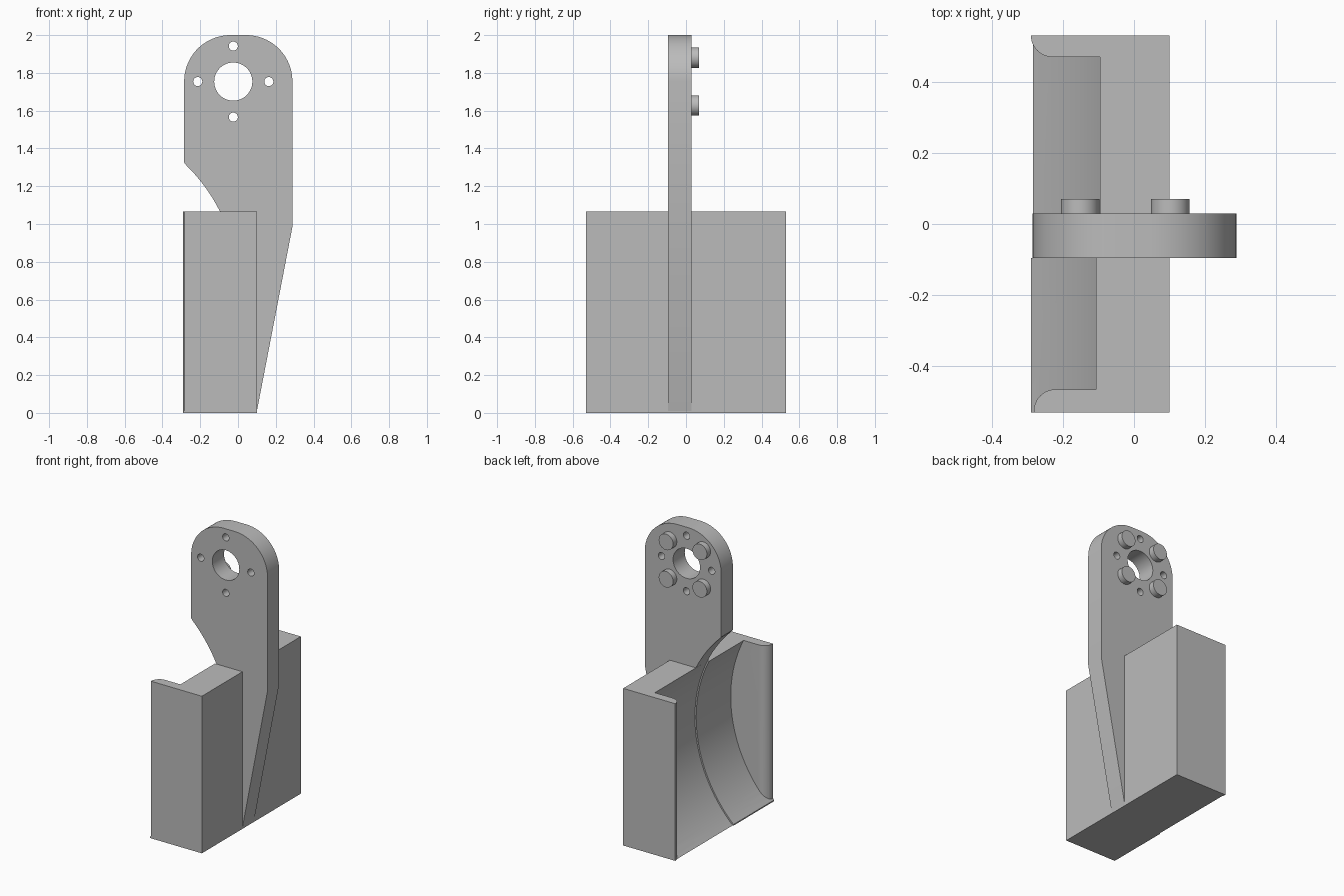
import bpy
import bmesh
import math
from mathutils import Vector

if "Cube" in bpy.data.objects:
    bpy.data.objects.remove(bpy.data.objects["Cube"], do_unlink=True)

# One plain material
grey = bpy.data.materials.new("light grey metal")
grey.use_nodes = True
grey.diffuse_color = (0.5, 0.5, 0.5, 1)
grey.node_tree.nodes["Principled BSDF"].inputs["Base Color"].default_value = (0.5, 0.5, 0.5, 1)


def arc(ca, cb, r, start, end, steps=24):
    """Points along an arc, angles in degrees."""
    angles = [math.radians(start + (end - start) * i / steps) for i in range(steps + 1)]
    return [(ca + r * math.cos(t), cb + r * math.sin(t)) for t in angles]


def prism(name, outline, axis, low, high):
    """Extrude an outline along y (points are x, z) or along z (points are x, y)."""
    bm = bmesh.new()
    if axis == "y":
        verts = [bm.verts.new((a, low, b)) for a, b in outline]
        shift = Vector((0, high - low, 0))
    else:
        verts = [bm.verts.new((a, b, low)) for a, b in outline]
        shift = Vector((0, 0, high - low))
    face = bm.faces.new(verts)
    new = bmesh.ops.extrude_face_region(bm, geom=[face])["geom"]
    moved = [v for v in new if isinstance(v, bmesh.types.BMVert)]
    bmesh.ops.translate(bm, verts=moved, vec=shift)
    bmesh.ops.recalc_face_normals(bm, faces=bm.faces[:])
    mesh = bpy.data.meshes.new(name)
    bm.to_mesh(mesh)
    bm.free()
    mesh.materials.append(grey)
    obj = bpy.data.objects.new(name, mesh)
    bpy.context.collection.objects.link(obj)
    return obj


def disc(name, x, z, r, low, high, steps=48):
    return prism(name, arc(x, z, r, 0, 360, steps)[:-1], "y", low, high)


def select(obj):
    bpy.ops.object.select_all(action="DESELECT")
    obj.select_set(True)
    bpy.context.view_layer.objects.active = obj


def combine(obj, tool, operation):
    """Apply a boolean and discard the tool."""
    tool.hide_render = True
    mod = obj.modifiers.new("cut", "BOOLEAN")
    mod.operation = operation
    mod.solver = "EXACT"
    mod.object = tool
    select(obj)
    bpy.ops.object.modifier_apply(modifier=mod.name)
    bpy.data.objects.remove(tool, do_unlink=True)


def smooth(obj):
    select(obj)
    bpy.ops.object.shade_smooth_by_angle(angle=math.radians(30))


# Shared dimensions
LEFT, RIGHT, END, TOP = -0.29, 0.10, 0.53, 1.065
PLATE_FRONT, PLATE_BACK = -0.095, 0.03
BORE_X, BORE_Z, BORE_R, BORE_R_FRONT = -0.91, 0.66, 0.91, 0.90

# Clamp block with a cylindrical saddle, its end lips rounded
block = prism("saddle_block",
              [(LEFT, -END), (RIGHT, -END), (RIGHT, END), (LEFT, END)], "z", 0, TOP)

back_channel = ([(-0.6, END - 0.002)] + arc(-0.23, END, 0.06, 182, 270, 12)
                + [(0.05, 0.47), (0.05, PLATE_FRONT), (-0.6, PLATE_FRONT)])
front_channel = ([(-0.6, -0.56), (-0.282, -0.56)] + arc(-0.22, -END + 0.003, 0.062, 180, 90, 12)
                 + [(0.05, -0.465), (0.05, -0.09), (-0.6, -0.09)])
for outline, radius in ((back_channel, BORE_R), (front_channel, BORE_R_FRONT)):
    cutter = disc("bore_cutter", BORE_X, BORE_Z, radius, -0.7, 0.7, 128)
    combine(cutter, prism("channel", outline, "z", -0.5, 1.8), "INTERSECT")
    combine(block, cutter, "DIFFERENCE")
smooth(block)

# Upright plate: rounded top, tapered outer edge, saddle curve on the inner edge
a_low = math.degrees(math.asin((TOP - 0.003 - BORE_Z) / BORE_R))
a_high = math.degrees(math.asin((1.31 - BORE_Z) / BORE_R))
plate_outline = ([(RIGHT, 0.01), (0.288, 0.985)]
                 + arc(0.043, 1.755, 0.245, 0, 90)
                 + arc(-0.04, 1.755, 0.245, 90, 180)
                 + [(-0.285, 1.325)]
                 + arc(BORE_X, BORE_Z, BORE_R, a_high, a_low, 16)
                 + [(-0.06, 1.05), (0.05, 0.9)])
plate = prism("upright_plate", plate_outline, "y", PLATE_FRONT, PLATE_BACK)

# Central hole and four small holes around it
HX, HZ = -0.025, 1.754
holes = [(HX, HZ, 0.101)]
for i in range(4):
    t = math.radians(90 * i)
    holes.append((HX + 0.188 * math.cos(t), HZ + 0.188 * math.sin(t), 0.024))
for x, z, r in holes:
    combine(plate, disc("hole_cutter", x, z, r, -0.3, 0.3), "DIFFERENCE")
smooth(plate)

# Four round studs on the back of the plate
for i in range(4):
    t = math.radians(45 + 90 * i)
    stud = disc(f"stud_{i + 1}", HX + 0.179 * math.cos(t), HZ + 0.179 * math.sin(t),
                0.054, PLATE_BACK - 0.005, 0.07)
    smooth(stud)
